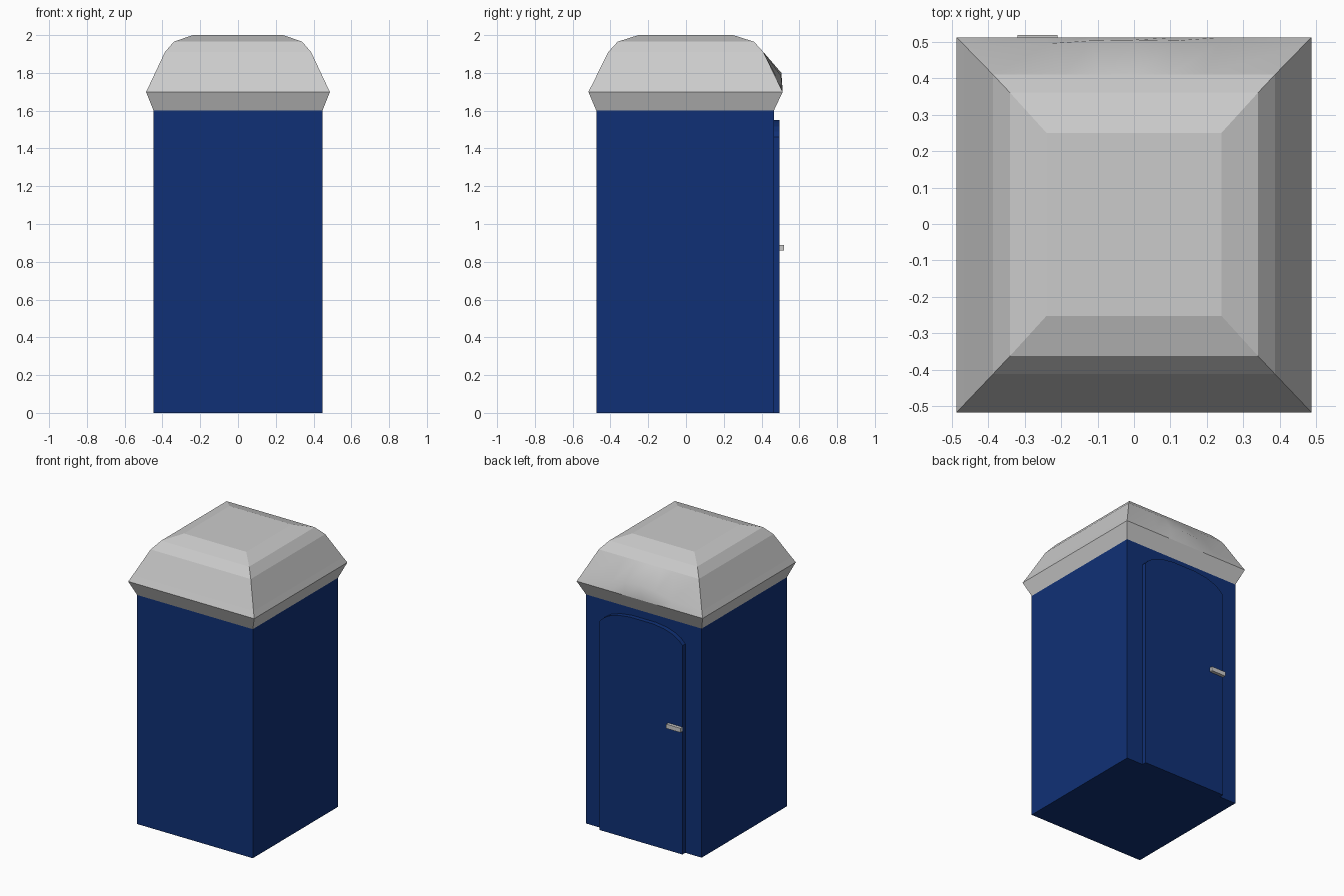
import bpy, bmesh

if "Cube" in bpy.data.objects:
    bpy.data.objects.remove(bpy.data.objects["Cube"])

blue = bpy.data.materials.new("blue_plastic")
blue.diffuse_color = (0.005, 0.03, 0.18, 1)
blue.use_nodes = True
blue.node_tree.nodes["Principled BSDF"].inputs["Base Color"].default_value = blue.diffuse_color


def finish(name, bm, mat=None):
    bmesh.ops.recalc_face_normals(bm, faces=bm.faces)
    me = bpy.data.meshes.new(name)
    bm.to_mesh(me)
    bm.free()
    ob = bpy.data.objects.new(name, me)
    bpy.context.collection.objects.link(ob)
    if mat:
        me.materials.append(mat)
    return ob


def box(name, lo, hi, mat=None):
    bm = bmesh.new()
    bmesh.ops.create_cube(bm, size=1)
    for v in bm.verts:
        v.co = [(a + b) / 2 + c * (b - a) for a, b, c in zip(lo, hi, v.co)]
    return finish(name, bm, mat)


# Cabin
box("cabin", (-0.447, -0.475, 0), (0.447, 0.465, 1.6), blue)

# Door slab with an arched top, on the +y side
half = [(0.32, 0), (0.32, 1.46), (0.29, 1.49), (0.25, 1.515), (0.18, 1.538), (0.09, 1.55)]
outline = half + [(-x, z) for x, z in reversed(half)]
bm = bmesh.new()
face = bm.faces.new([bm.verts.new((x, 0.46, z)) for x, z in outline])
ext = bmesh.ops.extrude_face_region(bm, geom=[face])
for v in ext["geom"]:
    if isinstance(v, bmesh.types.BMVert):
        v.co.y = 0.496
finish("door", bm, blue)

# Door handle
box("door_handle", (-0.32, 0.49, 0.86), (-0.21, 0.518, 0.89))

# Roof: stacked rings (half x, front y, back y, z), back edge subdivided for the hood
rings = [(0.447, -0.475, 0.465, 1.6), (0.487, -0.517, 0.512, 1.7),
         (0.467, -0.496, 0.492, 1.74), (0.387, -0.412, 0.41, 1.91),
         (0.34, -0.362, 0.36, 1.965), (0.24, -0.252, 0.25, 2.0)]
fractions = [1, 0.5, 0.25, 0, -0.25, -0.5, -1]
hood = {0.5: (0.495, 1.75), 0.25: (0.503, 1.785), 0: (0.505, 1.8)}
bm = bmesh.new()
loops = []
for i, (hx, yf, yb, z) in enumerate(rings):
    pts = [(-hx, yf, z), (hx, yf, z)]
    for f in fractions:
        y, h = hood.get(abs(f), (yb, z)) if i == 2 else (yb, z)
        pts.append((hx * f, y, h))
    loops.append([bm.verts.new(p) for p in pts])
n = len(loops[0])
for r, (low, high) in enumerate(zip(loops, loops[1:])):
    for k in range(n):
        j = (k + 1) % n
        f = bm.faces.new((low[k], low[j], high[j], high[k]))
        # Blend the hood bulge on the back slope
        f.smooth = r in (1, 2) and 2 <= k < n - 1
bm.faces.new(loops[0])
bm.faces.new(loops[-1])
finish("roof", bm)
